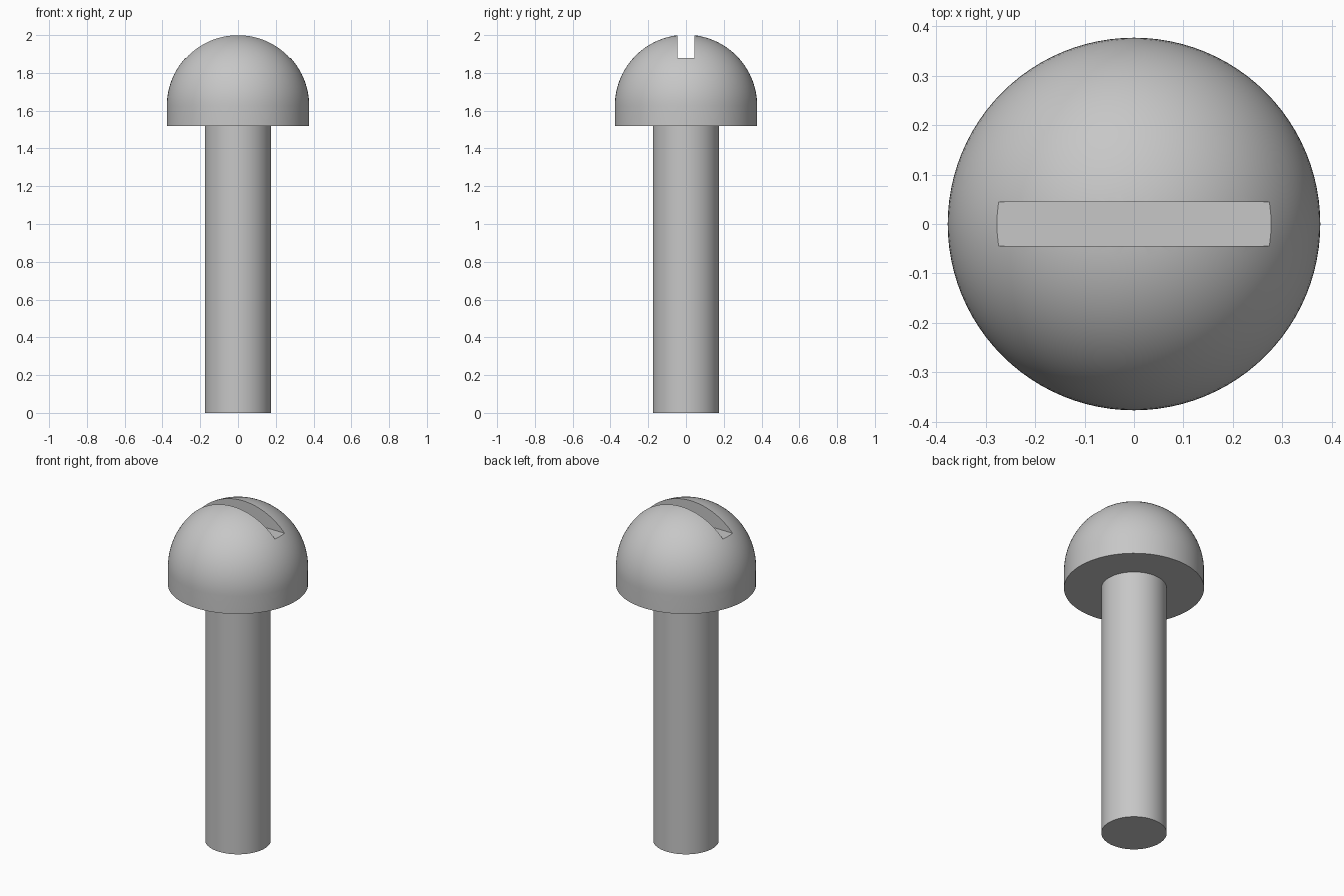
import bpy, bmesh, math
from mathutils import Matrix

if "Cube" in bpy.data.objects:
    bpy.data.objects.remove(bpy.data.objects["Cube"], do_unlink=True)

HEAD_R, HEAD_BOTTOM, DOME_Z = 0.377, 1.52, 1.625
SHANK_R = 0.176
SLOT_FLOOR, SLOT_W = 1.88, 0.09
SIDES, RINGS = 96, 24

steel = bpy.data.materials.new("grey steel")
steel.use_nodes = True
grey = (0.57, 0.57, 0.57, 1)
steel.diffuse_color = grey
steel.node_tree.nodes["Principled BSDF"].inputs["Base Color"].default_value = grey


def make_object(name, bm):
    bmesh.ops.recalc_face_normals(bm, faces=bm.faces)
    mesh = bpy.data.meshes.new(name)
    bm.to_mesh(mesh)
    bm.free()
    mesh.materials.append(steel)
    obj = bpy.data.objects.new(name, mesh)
    bpy.context.collection.objects.link(obj)
    return obj


def lathe(name, profile):
    """Spin an (r, z) profile around the z axis."""
    bm = bmesh.new()
    verts = [bm.verts.new((r, 0, z)) for r, z in profile]
    edges = [bm.edges.new(pair) for pair in zip(verts, verts[1:])]
    bmesh.ops.spin(bm, geom=verts + edges, cent=(0, 0, 0), axis=(0, 0, 1),
                   angle=math.tau, steps=SIDES)
    bmesh.ops.remove_doubles(bm, verts=bm.verts, dist=1e-5)
    return make_object(name, bm)


def finish(obj):
    bpy.ops.object.select_all(action='DESELECT')
    obj.select_set(True)
    bpy.context.view_layer.objects.active = obj
    for mod in list(obj.modifiers):
        bpy.ops.object.modifier_apply(modifier=mod.name)
    bpy.ops.object.shade_smooth_by_angle(angle=math.radians(30))


# Domed head with a short straight rim
arc = [i * math.pi / 2 / RINGS for i in range(RINGS)]
dome = [(HEAD_R * math.cos(a), DOME_Z + HEAD_R * math.sin(a)) for a in arc]
head = lathe("screw_head", [(0, HEAD_BOTTOM), (HEAD_R, HEAD_BOTTOM)] + dome
             + [(0, DOME_Z + HEAD_R)])

# Driver slot cut straight across the dome
bm = bmesh.new()
bmesh.ops.create_cube(bm, size=1, matrix=Matrix.Translation((0, 0, SLOT_FLOOR + 0.5))
                      @ Matrix.Diagonal((2, SLOT_W, 1, 1)))
cutter = make_object("slot_cutter", bm)
cutter.hide_render = True
cut = head.modifiers.new("slot", 'BOOLEAN')
cut.operation, cut.solver, cut.object = 'DIFFERENCE', 'EXACT', cutter
finish(head)
bpy.data.objects.remove(cutter, do_unlink=True)

# Plain cylindrical shank, seated slightly inside the head
shank_top = HEAD_BOTTOM + 0.02
finish(lathe("shank", [(0, 0), (SHANK_R, 0), (SHANK_R, shank_top), (0, shank_top)]))
